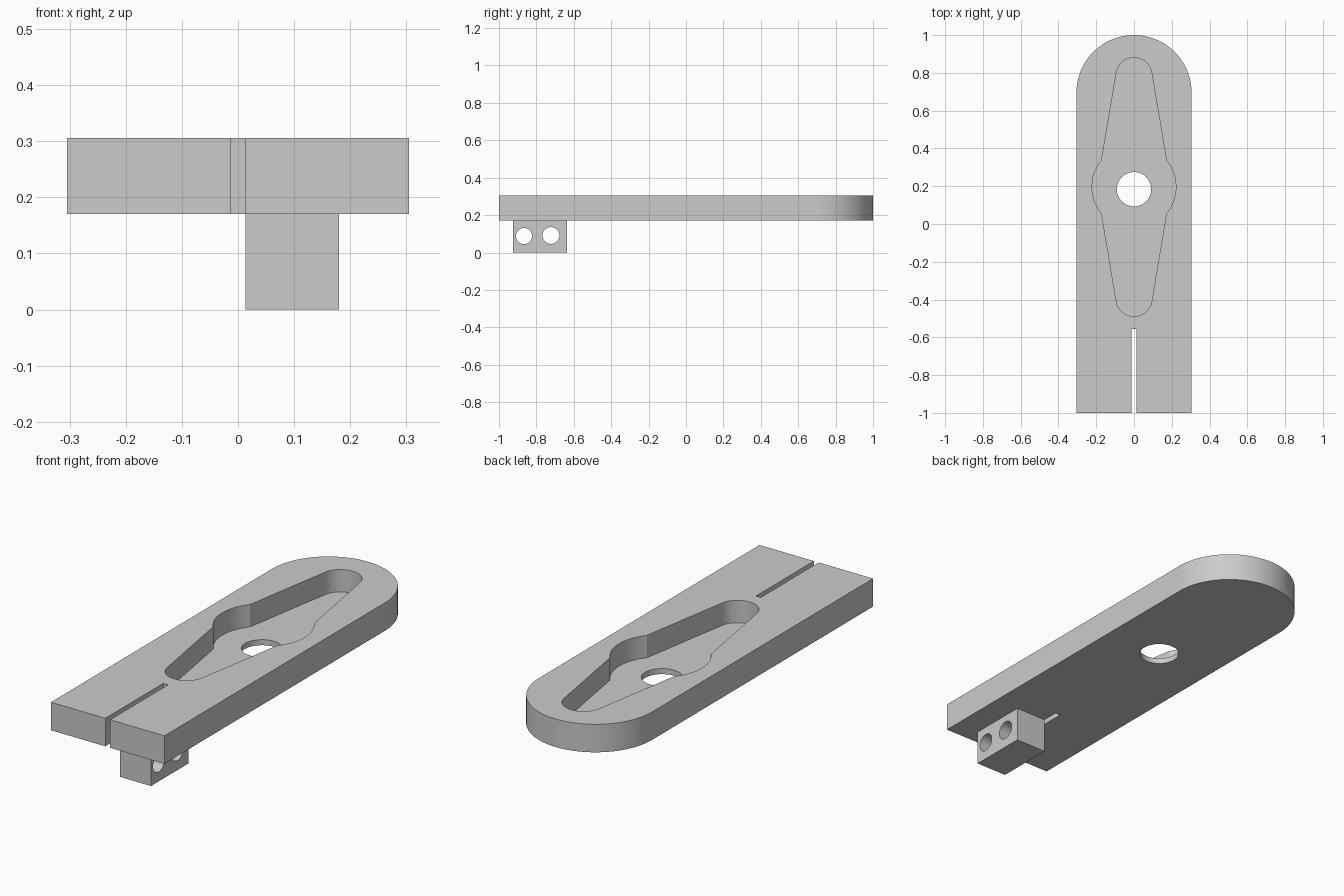
import bpy, bmesh
from math import sin, cos, pi, radians, atan2

if "Cube" in bpy.data.objects:
    bpy.data.objects.remove(bpy.data.objects["Cube"], do_unlink=True)

grey = bpy.data.materials.new("plain grey")
grey.use_nodes = True
grey.diffuse_color = (0.6, 0.6, 0.6, 1)
grey.node_tree.nodes["Principled BSDF"].inputs["Base Color"].default_value = (0.6, 0.6, 0.6, 1)


def arc(cx, cy, r, start, end, steps):
    """Points on an arc, angles in radians."""
    angles = [start + (end - start) * i / steps for i in range(steps + 1)]
    return [(cx + r * cos(a), cy + r * sin(a)) for a in angles]


def circle(cx, cy, r, steps=48):
    return arc(cx, cy, r, 0, 2 * pi, steps)[:-1]


def prism(name, outline, low, high, axis="Z"):
    """Extrude an outline along z, or a (y, z) outline along x."""
    bm = bmesh.new()
    place = (lambda u, v, w: (u, v, w)) if axis == "Z" else (lambda u, v, w: (w, u, v))
    base = bm.faces.new([bm.verts.new(place(u, v, low)) for u, v in outline])
    top = bmesh.ops.extrude_face_region(bm, geom=[base])["geom"]
    bmesh.ops.translate(bm, vec=place(0, 0, high - low),
                        verts=[g for g in top if isinstance(g, bmesh.types.BMVert)])
    bmesh.ops.recalc_face_normals(bm, faces=bm.faces)
    mesh = bpy.data.meshes.new(name)
    bm.to_mesh(mesh)
    bm.free()
    mesh.materials.append(grey)
    obj = bpy.data.objects.new(name, mesh)
    bpy.context.collection.objects.link(obj)
    return obj


def rectangle(u0, u1, v0, v1):
    return [(u0, v0), (u1, v0), (u1, v1), (u0, v1)]


def cut(obj, cutters):
    """Subtract each cutter, then discard it and smooth the round walls."""
    bpy.ops.object.select_all(action="DESELECT")
    bpy.context.view_layer.objects.active = obj
    obj.select_set(True)
    for cutter in cutters:
        cutter.hide_render = True
        mod = obj.modifiers.new("cut", "BOOLEAN")
        mod.operation, mod.solver, mod.object = "DIFFERENCE", "EXACT", cutter
        bpy.ops.object.modifier_apply(modifier=mod.name)
        bpy.data.objects.remove(cutter, do_unlink=True)
    bpy.ops.object.shade_smooth_by_angle(angle=radians(25))


bottom, top, floor = 0.17, 0.306, 0.197
half = 0.305

# Plate with one rounded end
plate = prism("plate", [(-half, -1), (half, -1)] + arc(0, 1 - half, half, 0, pi, 64), bottom, top)

# Pocket outline: two tapering arms meeting a round centre
mid, tip, tip_r, hub_r = 0.196, 0.59, 0.095, 0.222
joint = atan2(0.14, 0.17)
slope = radians(9.8)
pocket = (arc(0, mid, hub_r, -joint, joint, 20)
          + arc(0, mid + tip, tip_r, slope, pi - slope, 24)
          + arc(0, mid, hub_r, pi - joint, pi + joint, 20)
          + arc(0, mid - tip, tip_r, pi + slope, 2 * pi - slope, 24))

cut(plate, [
    prism("pocket_cutter", pocket, floor, 0.5),
    prism("hole_cutter", circle(0, 0.184, 0.091), 0, 0.5),
    prism("slot_cutter", rectangle(-0.013, 0.013, -1.1, -0.555), 0, 0.5),
])

# Two drilled blocks under the left half of the split end
for name, y0, y1, hole_y, hole_z, r in (
        ("front_block", -0.925, -0.802, -0.866, 0.088, 0.043),
        ("rear_block", -0.802, -0.636, -0.722, 0.091, 0.045)):
    block = prism(name, rectangle(y0, y1, 0, bottom), 0.013, 0.18, "X")
    cut(block, [prism("bore_cutter", circle(hole_y, hole_z, r, 32), -0.2, 0.4, "X")])
